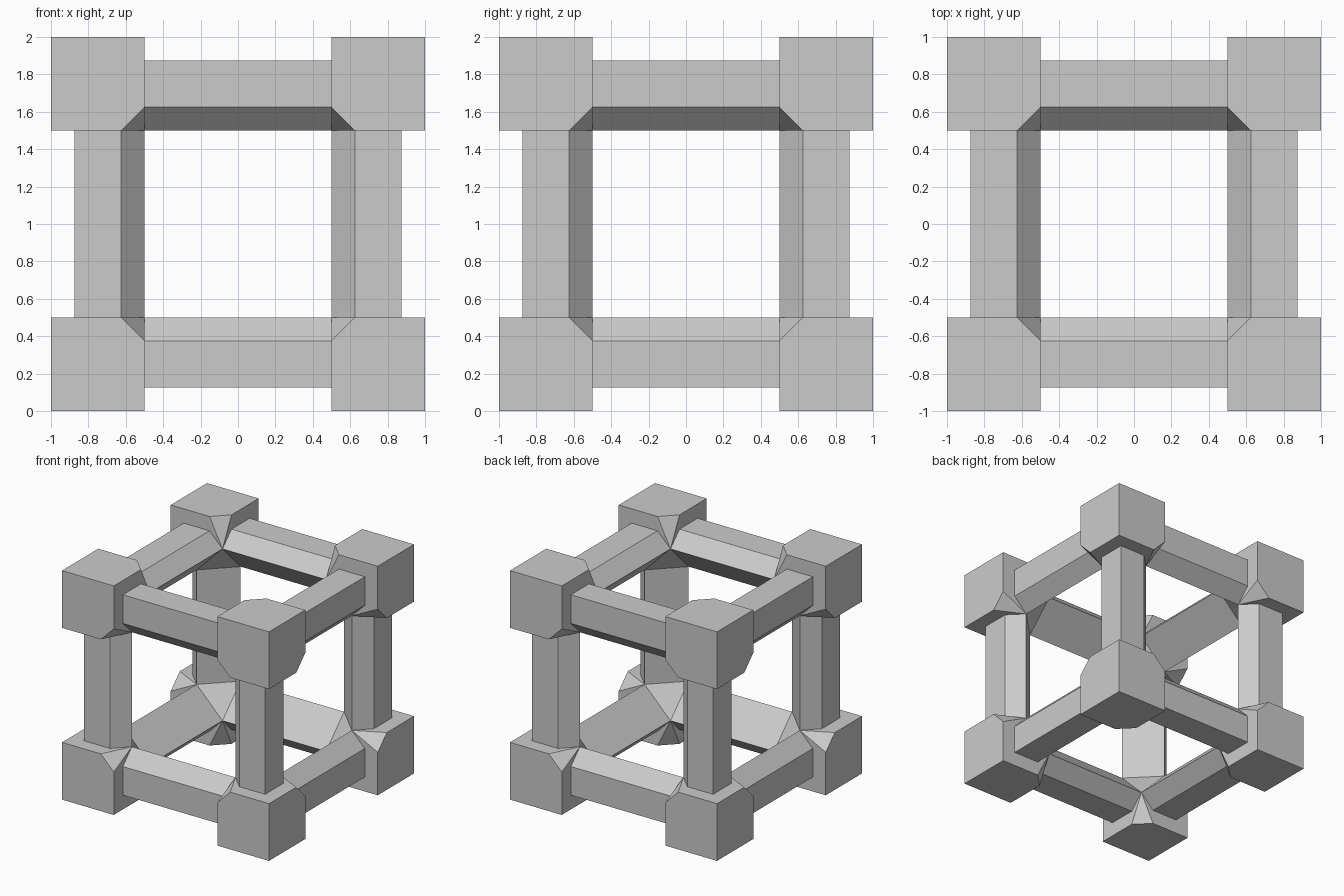
import bpy
import bmesh
import math
from itertools import product
from mathutils import Vector

if "Cube" in bpy.data.objects:
    bpy.data.objects.remove(bpy.data.objects["Cube"])

LIFT = Vector((0, 0, 1))  # frame is designed around its own centre


def convex_part(name, points):
    """Solid from the convex hull of a few points, with clean flat faces."""
    bm = bmesh.new()
    for p in points:
        bm.verts.new(Vector(p) + LIFT)
    bmesh.ops.convex_hull(bm, input=bm.verts)
    bmesh.ops.dissolve_limit(bm, angle_limit=math.radians(1),
                             verts=bm.verts, edges=bm.edges)
    bmesh.ops.recalc_face_normals(bm, faces=bm.faces)
    mesh = bpy.data.meshes.new(name)
    bm.to_mesh(mesh)
    bm.free()
    bpy.context.collection.objects.link(bpy.data.objects.new(name, mesh))


def cycle(p, n):
    """Rotate the coordinate order so a point maps onto another axis."""
    return p[-n:] + p[:-n] if n else p


# Corner block: half-unit cube with its inward corner and edges cut away
SEEDS = [(1, 1, 0.5), (0.625, 0.5, 1), (0.5, 0.625, 1), (0.5, 0.5, 0.75)]
CORNER = [(1, 1, 1)] + [cycle(p, n) for p in SEEDS for n in range(3)]
for i, s in enumerate(product((-1, 1), repeat=3)):
    convex_part(f"corner_block_{i + 1}",
                [[c * k for c, k in zip(p, s)] for p in CORNER])

# Beams: five-sided section, right angle outwards and flat diagonal inwards
SECTION = [(0.875, 0.875), (0.625, 0.875), (0.5, 0.75),
           (0.75, 0.5), (0.875, 0.625)]
for axis, label in enumerate(("width", "depth", "upright")):
    for i, (a, b) in enumerate(product((-1, 1), repeat=2)):
        convex_part(f"{label}_beam_{i + 1}",
                    [cycle((end, u * a, v * b), axis)
                     for end in (-0.5, 0.5) for u, v in SECTION])
